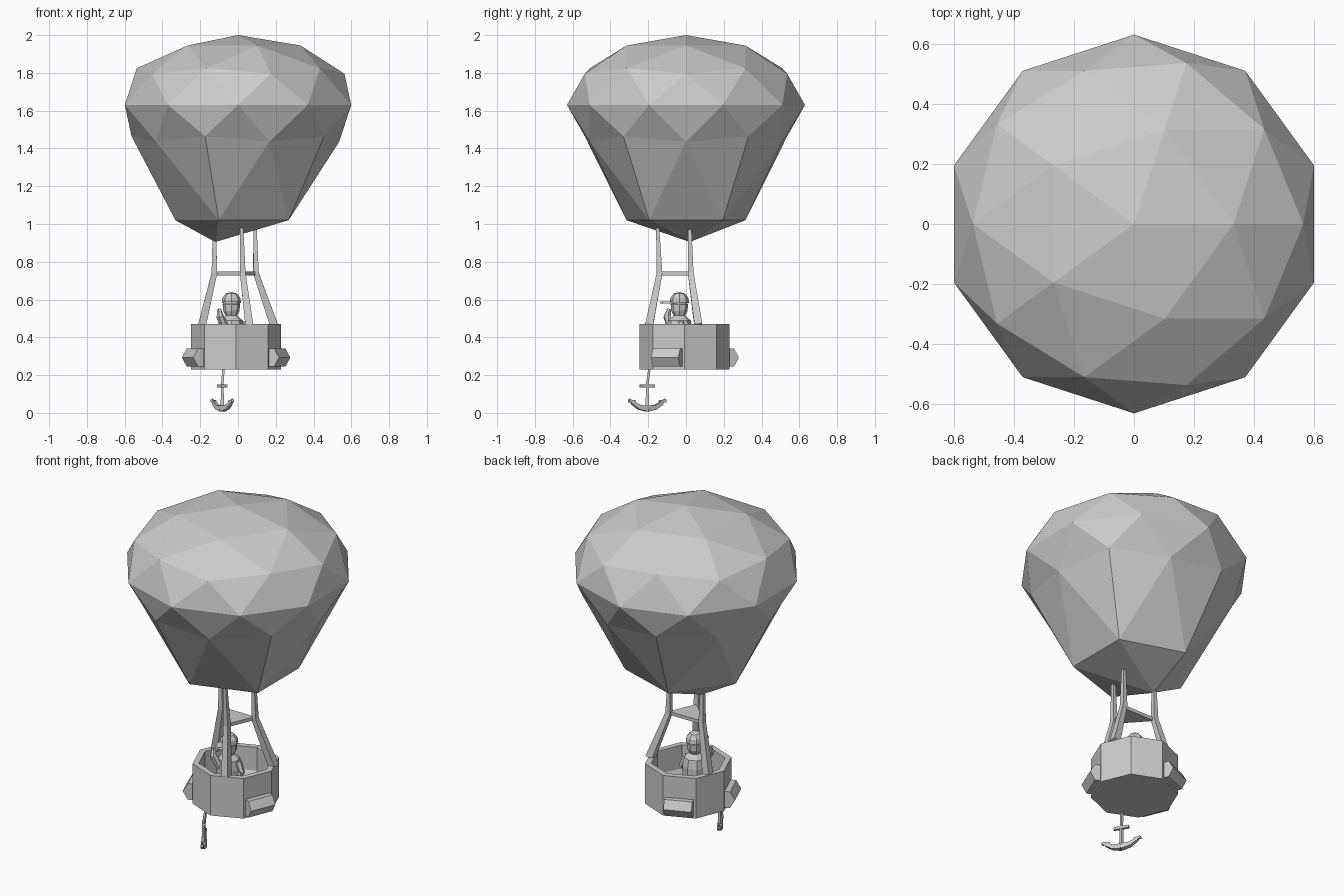
import bpy, bmesh, math
from mathutils import Vector, Matrix

if "Cube" in bpy.data.objects:
    bpy.data.objects.remove(bpy.data.objects["Cube"])


def finish(name, bm):
    bmesh.ops.recalc_face_normals(bm, faces=bm.faces[:])
    me = bpy.data.meshes.new(name)
    bm.to_mesh(me)
    bm.free()
    ob = bpy.data.objects.new(name, me)
    bpy.context.collection.objects.link(ob)
    return ob


def tube(name, pts, radii, sides=4, turn=math.pi / 4):
    """Sweep a polygon section along points, capped at both ends."""
    bm = bmesh.new()
    pts = [Vector(p) for p in pts]
    rings = []
    for i, p in enumerate(pts):
        d = (pts[min(i + 1, len(pts) - 1)] - pts[max(i - 1, 0)]).normalized()
        ref = Vector((0, 0, 1)) if abs(d.z) < 0.8 else Vector((0, 1, 0))
        u = d.cross(ref).normalized()
        v = u.cross(d)
        rings.append([bm.verts.new(p + radii[i] * (u * math.cos(a) + v * math.sin(a)))
                      for a in (turn + k * math.tau / sides for k in range(sides))])
    for a, b in zip(rings, rings[1:]):
        for k in range(sides):
            n = (k + 1) % sides
            bm.faces.new((a[k], a[n], b[n], b[k]))
    bm.faces.new(rings[0])
    bm.faces.new(rings[-1])
    return finish(name, bm)


def lathe(name, profile, sides, centre=(0, 0)):
    """Revolve an (r, z) profile about a vertical axis."""
    bm = bmesh.new()
    vs = [bm.verts.new((r, 0, z)) for r, z in profile]
    es = [bm.edges.new(e) for e in zip(vs, vs[1:])]
    bmesh.ops.spin(bm, geom=vs + es, cent=(0, 0, 0), axis=(0, 0, 1),
                   angle=math.tau, steps=sides, use_duplicate=False)
    bmesh.ops.remove_doubles(bm, verts=bm.verts[:], dist=1e-4)
    bmesh.ops.translate(bm, verts=bm.verts[:], vec=(*centre, 0))
    return finish(name, bm)


# Balloon: flattened icosphere with the lowest ring and tip pulled down
bm = bmesh.new()
bmesh.ops.create_icosphere(bm, subdivisions=2, radius=1)
for v in bm.verts:
    if v.co.z < -0.95:
        v.co = (-0.12, 0.02, 0.905)
    elif v.co.z < -0.8:
        v.co = (v.co.x * 0.63, v.co.y * 0.63, 1.02)
    else:
        v.co = (v.co.x * 0.63, v.co.y * 0.63, 1.63 + v.co.z * 0.37)
finish("balloon", bm)

# Octagonal open basket
CX, CY = -0.01, -0.007
lathe("basket", [(0, 0.23), (0.238, 0.23), (0.238, 0.47), (0.203, 0.47),
                 (0.203, 0.26), (0, 0.26)], 8, (CX, CY))

# Ballast bags: hexagonal prisms on three basket faces
for i, deg in enumerate((-22.5, 112.5, 202.5)):
    a = math.radians(deg)
    c = Vector((CX + 0.222 * math.cos(a), CY + 0.222 * math.sin(a), 0.293))
    t = Vector((-math.sin(a), math.cos(a), 0)) * 0.078
    tube(f"ballast_{i + 1}", [c - t, c + t], [0.056, 0.056], 6, 0)

# Three bent suspension struts and the triangular plate joining them
mids = [(-0.125, 0.025, 0.74), (0.095, 0.025, 0.74), (0.025, -0.14, 0.74)]
feet = [(-0.19, 0.065, 0.465), (0.19, 0.065, 0.465), (0.06, -0.195, 0.465)]
tops = [(-0.125, 0.02, 0.98), (0.09, 0.02, 0.99), (0.02, -0.15, 0.98)]
for i in range(3):
    tube(f"strut_{i + 1}", [feet[i], mids[i], tops[i]], [0.03, 0.021, 0.012])
bm = bmesh.new()
f = bm.faces.new([bm.verts.new((x, y, 0.728)) for x, y, z in mids])
ext = bmesh.ops.extrude_face_region(bm, geom=[f], use_keep_orig=True)
bmesh.ops.translate(bm, vec=(0, 0, 0.02),
                    verts=[g for g in ext["geom"] if isinstance(g, bmesh.types.BMVert)])
finish("spreader_plate", bm)

# Pilot: body, head, cap with brim, arms
P = (-0.035, -0.035)
lathe("pilot_body", [(0, 0.26), (0.06, 0.26), (0.068, 0.36), (0.07, 0.44), (0.06, 0.49),
                     (0.03, 0.515), (0, 0.52)], 8, P)
lathe("pilot_head", [(0, 0.495), (0.026, 0.505), (0.043, 0.54), (0.046, 0.575), (0, 0.61)], 8, P)
lathe("pilot_cap", [(0, 0.58), (0.051, 0.582), (0.048, 0.608), (0.03, 0.632), (0, 0.64)], 8, P)
bm = bmesh.new()
bmesh.ops.create_cone(bm, cap_ends=True, segments=8, radius1=0.045, radius2=0.042, depth=0.012,
                      matrix=Matrix.Translation((P[0], -0.085, 0.584)) @ Matrix.Diagonal((1, 1.2, 1, 1)))
finish("cap_brim", bm)
tube("raised_arm", [(-0.085, -0.03, 0.475), (-0.065, -0.085, 0.45), (-0.095, -0.1, 0.51),
                    (-0.1, -0.09, 0.55)], [0.022, 0.022, 0.02, 0.01], 6)
tube("lowered_arm", [(0.02, -0.03, 0.48), (0.045, -0.03, 0.42), (0.035, -0.08, 0.36)],
     [0.022, 0.02, 0.016], 6)

# Anchor on a short line; blades lie in a vertical plane turned 120 degrees
A = Vector((-0.083, -0.205, 0))
D = Vector((-0.5, 0.866, 0))


def at(s, z):
    return A + D * s + Vector((0, 0, z))


tube("anchor_line", [(-0.075, -0.19, 0.26), at(0, 0.15)], [0.009, 0.009])
tube("anchor_shank", [at(0, 0.165), at(0, 0.03)], [0.009, 0.013])
tube("anchor_stock", [at(-0.043, 0.143), at(0.043, 0.143)], [0.011, 0.011])
for side, s in (("left", -1), ("right", 1)):
    tube(f"anchor_arm_{side}", [at(0, 0.022), at(s * 0.05, 0.03), at(s * 0.088, 0.052),
                                at(s * 0.108, 0.075)], [0.022, 0.017, 0.013, 0.003])
    tube(f"anchor_barb_{side}", [at(s * 0.112, 0.062), at(s * 0.07, 0.062)], [0.011, 0.006])
